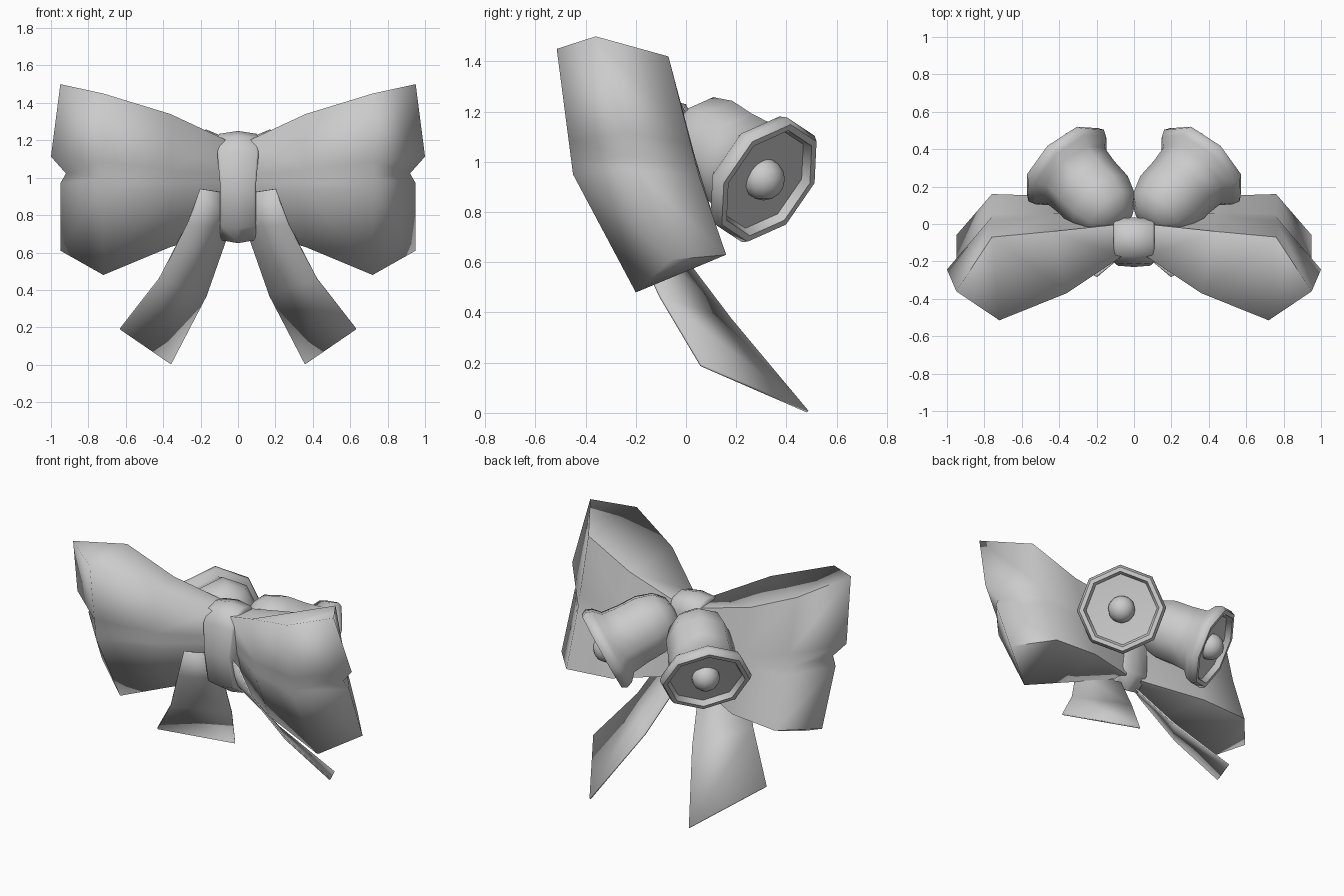
import bpy, bmesh, math
from mathutils import Vector

if "Cube" in bpy.data.objects:
    bpy.data.objects.remove(bpy.data.objects["Cube"])

GREY = (0.6, 0.6, 0.6, 1)
mat = bpy.data.materials.new("soft grey")
mat.use_nodes = True
mat.diffuse_color = GREY
mat.node_tree.nodes["Principled BSDF"].inputs["Base Color"].default_value = GREY


def finish(name, bm, angle, creases=()):
    """Turn a bmesh into a smooth shaded object with sharp creases."""
    bmesh.ops.recalc_face_normals(bm, faces=bm.faces)
    for face in bm.faces:
        face.smooth = True
    for edge in bm.edges:
        edge.smooth = edge.calc_face_angle(0) < math.radians(angle)
    for a, b in creases:
        bm.edges.get((a, b)).smooth = False
    mesh = bpy.data.meshes.new(name)
    bm.to_mesh(mesh)
    bm.free()
    mesh.materials.append(mat)
    obj = bpy.data.objects.new(name, mesh)
    bpy.context.collection.objects.link(obj)
    return obj


def grid(bm, rows, closed=False):
    """Bridge neighbouring rows of vertices with quads."""
    for a, b in zip(rows, rows[1:]):
        n = len(a)
        for i in range(n if closed else n - 1):
            j = (i + 1) % n
            bm.faces.new((a[i], a[j], b[j], b[i]))


# Bow loops: each column is x, then (y, z) at the top, middle and bottom
FRONT = [(0.06, (-0.17, 1.2), (-0.12, 0.95), (-0.06, 0.71)),
         (0.36, (-0.37, 1.34), (-0.33, 0.93), (-0.19, 0.63)),
         (0.72, (-0.515, 1.45), (-0.45, 0.95), (-0.20, 0.48))]
FOLD = (0.95, (-0.36, 1.50), (-0.20, 0.97), (-0.06, 0.61))
BACK = [(0.76, (-0.07, 1.42), (0.05, 0.95), (0.16, 0.63)),
        (0.44, (-0.04, 1.28), (0.06, 0.94), (0.15, 0.65)),
        (0.06, (0.0, 1.19), (0.02, 0.95), (0.0, 0.71))]
FOLD_X = [0.95, 1.0, 0.92, 0.95, 0.95]


def column(bm, side, col, xs=None):
    x, top, mid, low = col[0], *map(Vector, col[1:])
    points = [top, top.lerp(mid, 0.73), top.lerp(mid, 0.9), mid, low]
    return [bm.verts.new((side * (xs[i] if xs else x), *p))
            for i, p in enumerate(points)]


def bow_loop(name, side):
    bm = bmesh.new()
    front = [column(bm, side, c) for c in FRONT]
    fold = column(bm, side, FOLD, FOLD_X)
    back = [column(bm, side, c) for c in BACK]
    grid(bm, front + [fold] + back)
    # Top and bottom flow into the front and crease along the back
    creases = []
    for row in (0, -1):
        fs, bs = [c[row] for c in front], [c[row] for c in reversed(back)]
        grid(bm, [fs, bs])
        bm.faces.new((fs[-1], bs[-1], fold[row]))
        rim = bs + [fold[row]]
        creases += zip(rim, rim[1:])
    finish(name, bm, 180, creases)


# Ribbon tails: outer and inner edge points from top to tip
OUTER = [(0.20, -0.28, 0.94), (0.27, -0.24, 0.75), (0.42, -0.10, 0.46), (0.63, 0.06, 0.19)]
INNER = [(0.07, -0.17, 0.92), (0.04, -0.10, 0.74), (0.17, 0.18, 0.37), (0.36, 0.485, 0.005)]


def tail(name, side):
    bm = bmesh.new()
    rows = [[bm.verts.new((side * x, y, z)) for x, y, z in edge]
            for edge in (OUTER, INNER)]
    grid(bm, rows)
    obj = finish(name, bm, 60)
    thick = obj.modifiers.new("thickness", "SOLIDIFY")
    thick.thickness = 0.01
    thick.offset = 0


# Bells: radius and height along the axis, measured from the mouth
BELL = [(0.10, -0.475), (0.165, -0.42), (0.2, -0.32), (0.203, -0.2),
        (0.215, -0.1), (0.262, -0.06), (0.278, -0.02), (0.262, 0.01),
        (0.235, 0.01), (0.22, -0.025)]


def bell(name, side):
    bm = bmesh.new()
    axis = Vector((side * 0.61, 0.64, -0.45)).normalized()
    turn = axis.to_track_quat("Z", "Y")
    mouth = Vector((side * 0.375, 0.325, 0.92))

    def place(r, h, i):
        a = math.tau * i / 8
        return mouth + turn @ Vector((r * math.cos(a), r * math.sin(a), h))

    rows = [[bm.verts.new(place(r, h, i)) for i in range(8)] for r, h in BELL]
    grid(bm, rows, closed=True)
    for ring, h in ((rows[0], -0.495), (rows[-1], -0.04)):
        tip = bm.verts.new(place(0, h, 0))
        for i in range(8):
            bm.faces.new((ring[i], ring[(i + 1) % 8], tip))
    finish(name, bm, 58)

    # Clapper ball
    ball = bmesh.new()
    bmesh.ops.create_uvsphere(ball, u_segments=12, v_segments=8, radius=0.085)
    bmesh.ops.translate(ball, verts=ball.verts, vec=mouth - axis * 0.025)
    finish(name + "_clapper", ball, 62)


# Centre knot: rounded band, wider at the top
KNOT = [(-0.09, 1.25), (-0.17, 1.225), (-0.215, 1.14), (-0.23, 0.95), (-0.19, 0.73),
        (-0.07, 0.65), (0.02, 0.73), (0.03, 0.95), (0.035, 1.15), (0.0, 1.23)]


def knot():
    bm = bmesh.new()
    rows = []
    for t, s in ((-1, 0.9), (-0.9, 0.95), (0, 1), (0.9, 0.95), (1, 0.9)):
        rows.append([bm.verts.new((t * (0.11 if z > 1 else 0.095), -0.095 + (y + 0.095) * s,
                                   0.95 + (z - 0.95) * s)) for y, z in KNOT])
    grid(bm, rows, closed=True)
    bm.faces.new(rows[0])
    bm.faces.new(rows[-1])
    finish("centre_knot", bm, 60)


for label, side in (("left", 1), ("right", -1)):
    bow_loop(label + "_bow_loop", side)
    tail(label + "_ribbon_tail", side)
    bell(label + "_bell", side)
knot()
